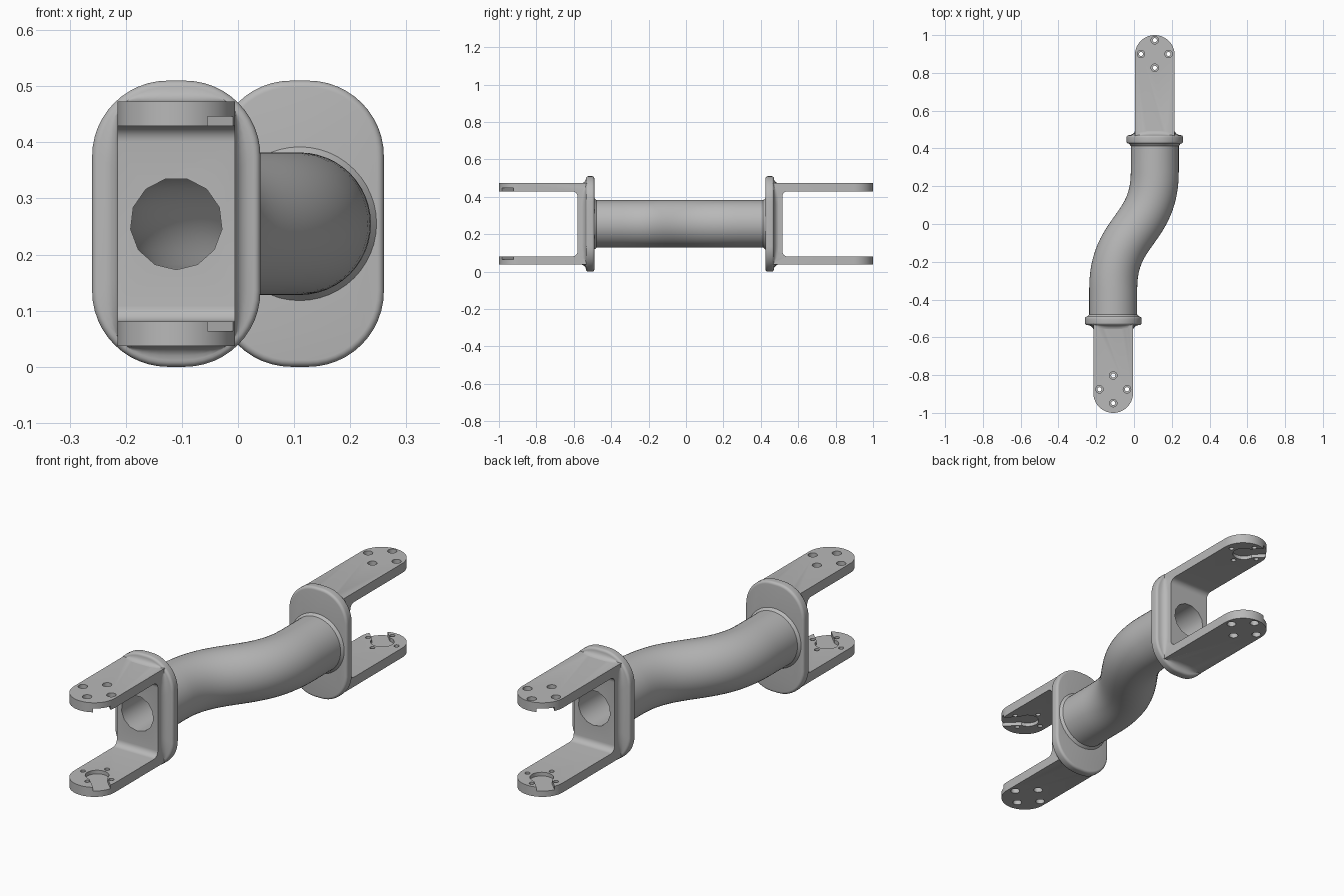
import bpy, bmesh
from math import sin, cos, pi, radians
from mathutils import Vector

if "Cube" in bpy.data.objects:
    bpy.data.objects.remove(bpy.data.objects["Cube"], do_unlink=True)

grey = bpy.data.materials.new("machined_grey")
grey.use_nodes = True
grey.diffuse_color = (0.48, 0.48, 0.48, 1)
grey.node_tree.nodes["Principled BSDF"].inputs["Base Color"].default_value = grey.diffuse_color

MID_Z = 0.255
OFFSET = 0.11
FRONT_Y, BACK_Y = -0.49, 0.425
TUBE_R, BORE_R, BORE_SIDES = 0.127, 0.082, 13
ARM_W, ARM_OUT, ARM_IN = 0.105, 0.218, 0.174


def make(name, bm, recalc=True):
    if recalc:
        bmesh.ops.recalc_face_normals(bm, faces=bm.faces)
    me = bpy.data.meshes.new(name)
    bm.to_mesh(me)
    bm.free()
    me.materials.append(grey)
    ob = bpy.data.objects.new(name, me)
    bpy.context.collection.objects.link(ob)
    return ob


def skin(bm, rings, caps=True):
    """Joins closed rings of points into a surface."""
    loops = [[bm.verts.new(p) for p in ring] for ring in rings]
    n = len(loops[0])
    for a, b in zip(loops, loops[1:]):
        for i in range(n):
            j = (i + 1) % n
            bm.faces.new((a[i], a[j], b[j], b[i]))
    if caps:
        bm.faces.new(loops[0][::-1])
        bm.faces.new(loops[-1])


def prism(bm, points, move):
    skin(bm, [points, [Vector(p) + Vector(move) for p in points]])


def circle(cx, cy, z, r, n):
    return [Vector((cx + r * cos(2 * pi * i / n), cy + r * sin(2 * pi * i / n), z)) for i in range(n)]


def combine(ob, bm, operation):
    cutter = make("cutter", bm)
    cutter.hide_render = True
    mod = ob.modifiers.new("cut", 'BOOLEAN')
    mod.operation, mod.solver, mod.object = operation, 'EXACT', cutter
    bpy.context.view_layer.objects.active = ob
    bpy.ops.object.modifier_apply(modifier=mod.name)
    bpy.data.objects.remove(cutter, do_unlink=True)


def smooth(ob):
    bpy.ops.object.select_all(action='DESELECT')
    ob.select_set(True)
    bpy.context.view_layer.objects.active = ob
    bpy.ops.object.shade_smooth_by_angle(angle=radians(32))


def flange_ring(y, inset, blend):
    """Rounded flange outline, blended toward the fork's rectangle."""
    ring = []
    for q, (sx, sz) in enumerate([(1, 1), (-1, 1), (-1, -1), (1, -1)]):
        for i in range(13):
            a = (q + i / 12) * pi / 2
            r = 0.135 - inset
            x, z = sx * 0.015 + r * cos(a), sz * 0.12 + r * sin(a)
            t = min(1, (ARM_W - 0.001) / max(abs(x), 1e-6), (ARM_OUT - 0.001) / max(abs(z), 1e-6))
            s = 1 + (t - 1) * blend
            ring.append((x * s, y, z * s))
    return ring


def bracket(name, tip, hole):
    """Fork pointing to -y, with its flange's tube side at y = 0."""
    # U-shaped fork from a side profile
    web, fil = -0.09, 0.028
    prof = [(-0.02, -ARM_OUT), (tip, -ARM_OUT), (tip, -ARM_IN)]
    corner = [(web - fil + fil * sin(i * pi / 12), -ARM_IN + fil - fil * cos(i * pi / 12)) for i in range(7)]
    prof += corner + [(y, -z) for y, z in reversed(corner)]
    prof += [(tip, ARM_IN), (tip, ARM_OUT), (-0.02, ARM_OUT)]
    bm = bmesh.new()
    prism(bm, [Vector((-0.2, y, z)) for y, z in prof], (0.4, 0, 0))
    ob = make(name, bm)

    # Rounded arm ends
    bm = bmesh.new()
    plan = [Vector((ARM_W * cos(a), tip + ARM_W + ARM_W * sin(a), -0.3))
            for a in (pi + pi * i / 32 for i in range(33))]
    plan += [Vector((ARM_W, -0.015, -0.3)), Vector((-ARM_W, -0.015, -0.3))]
    prism(bm, plan, (0, 0, 0.6))
    combine(ob, bm, 'INTERSECT')

    # Flange with rounded rim and concave fillet up to the fork
    bev, thick = 0.012, 0.045
    steps = [i * pi / 10 for i in range(6)]
    rings = [flange_ring(-bev * (1 - sin(a)), bev * (1 - cos(a)), 0) for a in reversed(steps)]
    rings += [flange_ring(-thick + bev * (1 - sin(a)), bev * (1 - cos(a)), 0) for a in steps]
    rings += [flange_ring(-thick - 0.03 * (1 - cos(a)), bev, sin(a)) for a in steps[1:]]
    bm = bmesh.new()
    skin(bm, rings)
    combine(ob, bm, 'UNION')

    # Bore through the web
    bm = bmesh.new()
    prism(bm, [Vector((p.x, 0.1, p.y)) for p in bore_circle()], (0, -0.25, 0))
    combine(ob, bm, 'DIFFERENCE')

    # Screw holes and their counterbores on the outer faces
    spots = [(0.073 * cos(k * pi / 2), hole + 0.073 * sin(k * pi / 2)) for k in range(4)]
    for r, z, h in ((0.011, -0.3, 0.6), (0.02, ARM_OUT - 0.022, 0.1), (0.02, 0.022 - ARM_OUT, -0.1)):
        bm = bmesh.new()
        for x, y in spots:
            prism(bm, circle(x, y, z, r, 20), (0, 0, h))
        combine(ob, bm, 'DIFFERENCE')

    # Round recess and diagonal slot on the inner faces
    deep = ARM_IN + 0.017
    bm = bmesh.new()
    prism(bm, circle(0, hole, -deep, 0.05, 32), (0, 0, 2 * deep))
    combine(ob, bm, 'DIFFERENCE')
    along, side = Vector((1, -1, 0)).normalized(), Vector((1, 1, 0)).normalized() * 0.038
    base = Vector((0, hole, -deep))
    bm = bmesh.new()
    prism(bm, [base - side, base + side, base + side + along * 0.25, base - side + along * 0.25],
          (0, 0, 2 * deep))
    combine(ob, bm, 'DIFFERENCE')
    smooth(ob)
    return ob


def bore_circle():
    return [Vector((BORE_R * sin(a), -BORE_R * cos(a), 0))
            for a in (2 * pi * i / BORE_SIDES for i in range(BORE_SIDES))]


# Two forks facing opposite ways
front = bracket("front_fork", -1 - FRONT_Y, -0.875 - FRONT_Y)
front.location = (-OFFSET, FRONT_Y, MID_Z)
back = bracket("back_fork", BACK_Y - 1, BACK_Y - 0.9)
back.location = (OFFSET, BACK_Y, MID_Z)
back.rotation_euler.z = pi

# S-shaped centre line of the tube
y0, y1 = -0.34, 0.275
mid = (y0 + y1) / 2
ctrl = [Vector((-OFFSET, y0)), Vector((-OFFSET, mid)), Vector((OFFSET, mid)), Vector((OFFSET, y1))]
path = [(Vector((-OFFSET, FRONT_Y)), Vector((0, 1))), (Vector((-OFFSET, FRONT_Y + 0.012)), Vector((0, 1)))]
for i in range(25):
    t = i / 24
    u = 1 - t
    p = ctrl[0] * u**3 + ctrl[1] * 3 * u * u * t + ctrl[2] * 3 * u * t * t + ctrl[3] * t**3
    d = (ctrl[1] - ctrl[0]) * u * u + (ctrl[2] - ctrl[1]) * 2 * u * t + (ctrl[3] - ctrl[2]) * t * t
    path.append((p, d.normalized()))
path += [(Vector((OFFSET, BACK_Y - 0.012)), Vector((0, 1))), (Vector((OFFSET, BACK_Y)), Vector((0, 1)))]


def sweep(name, radius, sides, foot, inward):
    bm = bmesh.new()
    rings = []
    for k, (p, d) in enumerate(path):
        r = radius + (foot if k in (0, len(path) - 1) else 0)
        ring = []
        for i in range(sides):
            a = 2 * pi * i / sides
            # Mirror-free start at the bottom so the bore lines up with the forks
            ring.append((p.x + d.y * r * sin(a), p.y - d.x * r * sin(a), MID_Z - r * cos(a)))
        rings.append(ring)
    skin(bm, rings, caps=False)
    bmesh.ops.recalc_face_normals(bm, faces=bm.faces)
    f = next(iter(bm.faces))
    c = f.calc_center_median()
    out = (c - Vector((-OFFSET, c.y, MID_Z))).dot(f.normal) > 0
    if out == inward:
        bmesh.ops.reverse_faces(bm, faces=bm.faces)
    smooth(make(name, bm, recalc=False))


# Outer tube with a small foot at each end, and its inner wall
sweep("tube", TUBE_R, 48, 0.01, False)
sweep("tube_bore", BORE_R, BORE_SIDES, 0, True)
